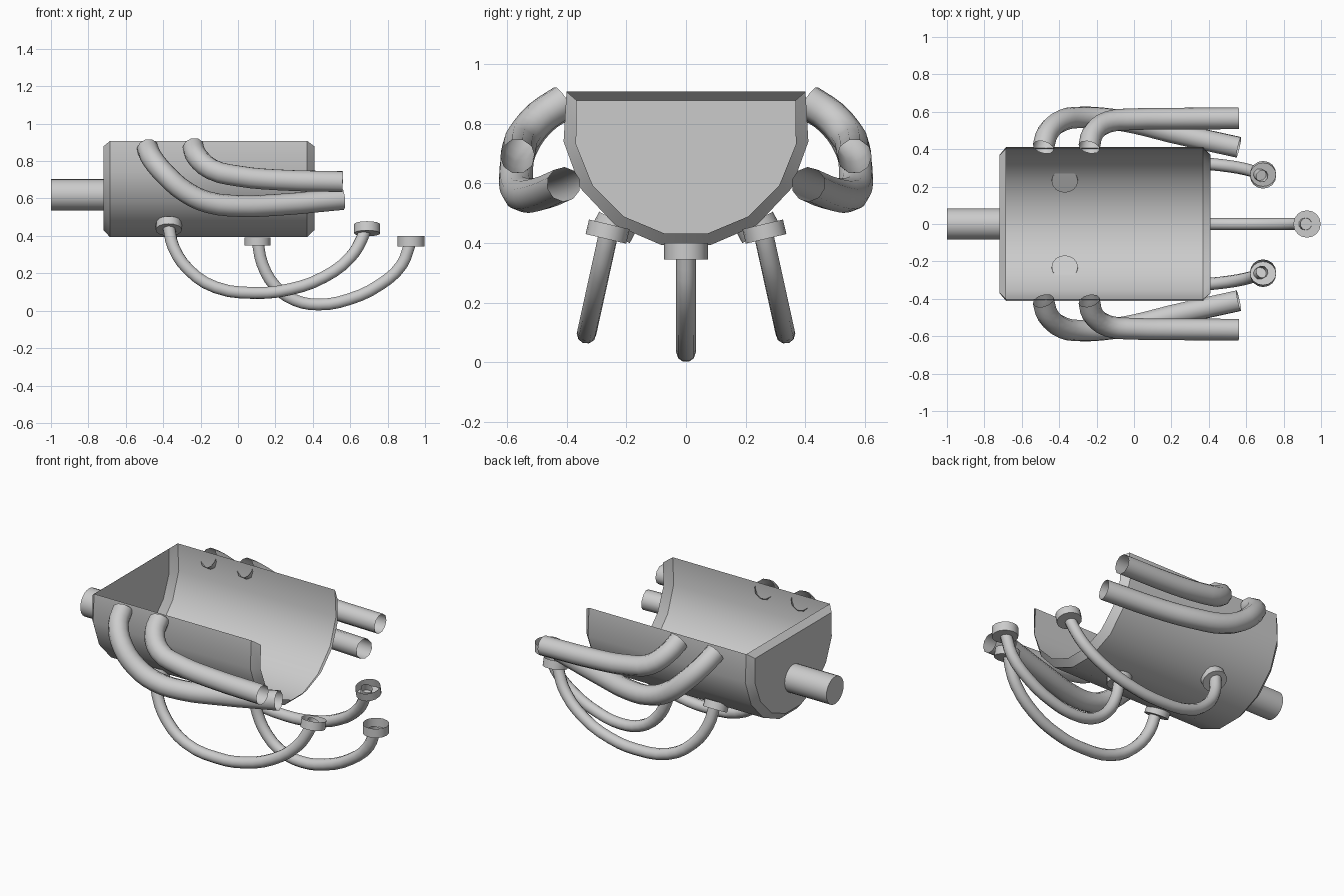
import bpy, bmesh
from math import sin, cos, radians
from mathutils import Vector, Matrix

if "Cube" in bpy.data.objects:
    bpy.data.objects.remove(bpy.data.objects["Cube"], do_unlink=True)

grey = bpy.data.materials.new("plain grey")
grey.use_nodes = True
grey.diffuse_color = (0.6, 0.6, 0.6, 1)
grey.node_tree.nodes["Principled BSDF"].inputs["Base Color"].default_value = grey.diffuse_color


def activate(ob):
    bpy.ops.object.select_all(action="DESELECT")
    ob.select_set(True)
    bpy.context.view_layer.objects.active = ob


def finish(name, bm):
    """Turn a bmesh into a grey object with sharp rims."""
    bmesh.ops.recalc_face_normals(bm, faces=bm.faces)
    mesh = bpy.data.meshes.new(name)
    bm.to_mesh(mesh)
    bm.free()
    mesh.materials.append(grey)
    ob = bpy.data.objects.new(name, mesh)
    bpy.context.collection.objects.link(ob)
    activate(ob)
    bpy.ops.object.shade_smooth_by_angle(angle=radians(32))


def drum(name, center, axis, radius, height, sides=16, open_top=False):
    """Short cylinder along an axis, optionally an open cup."""
    bm = bmesh.new()
    bmesh.ops.create_cone(bm, cap_ends=True, segments=sides, radius1=radius,
                          radius2=radius, depth=height)
    if open_top:
        top = [f for f in bm.faces if f.normal.z > 0.9]
        bmesh.ops.delete(bm, geom=top, context="FACES_ONLY")
    turn = Vector((0, 0, 1)).rotation_difference(Vector(axis)).to_matrix().to_4x4()
    bm.transform(Matrix.Translation(center) @ turn)
    finish(name, bm)


def tube(name, points, radius):
    """Open-ended smooth tube through the points."""
    curve = bpy.data.curves.new(name, "CURVE")
    curve.dimensions = "3D"
    curve.bevel_depth = radius
    curve.bevel_resolution = 3
    curve.resolution_u = 3
    spline = curve.splines.new("BEZIER")
    spline.bezier_points.add(len(points) - 1)
    for bp, p in zip(spline.bezier_points, points):
        bp.co = p
        bp.handle_left_type = bp.handle_right_type = "AUTO"
    curve.materials.append(grey)
    ob = bpy.data.objects.new(name, curve)
    bpy.context.collection.objects.link(ob)
    activate(ob)
    bpy.ops.object.convert(target="MESH")
    bpy.ops.object.shade_smooth()


# Trough body: thin shell, closed at one end, open on top and at the other end
STEPS = 9
bm = bmesh.new()
rings = []
for x, r, half in ((-0.72, 0.375, 102), (-0.685, 0.415, 105),
                   (0.37, 0.415, 105), (0.41, 0.375, 102)):
    angles = [radians(half * (2 * i / STEPS - 1)) for i in range(STEPS + 1)]
    rings.append([bm.verts.new((x, r * sin(a), 0.8 - r * cos(a))) for a in angles])
for a, b in zip(rings, rings[1:]):
    for i in range(STEPS):
        bm.faces.new((a[i], a[i + 1], b[i + 1], b[i]))
bm.faces.new(rings[0])
bm.faces.new((rings[0][0], rings[0][-1], rings[1][-1], rings[1][0]))
finish("trough_body", bm)

# Rear pipe
drum("rear_pipe", (-0.86, 0, 0.62), (1, 0, 0), 0.083, 0.28, 24)

# Side tubes, as seen on the back side and mirrored to the front
upper = [(-0.24, 0.41, 0.875), (-0.22, 0.485, 0.825), (-0.14, 0.545, 0.755),
         (0, 0.56, 0.72), (0.2, 0.563, 0.7), (0.56, 0.565, 0.69)]
lower = [(-0.485, 0.41, 0.87), (-0.46, 0.49, 0.815), (-0.38, 0.555, 0.72),
         (-0.28, 0.57, 0.635), (-0.16, 0.565, 0.58), (0, 0.54, 0.56),
         (0.2, 0.49, 0.565), (0.56, 0.41, 0.597)]
# Hanging hoses as (x, z) paths
side_path = [(-0.37, 0.45), (-0.345, 0.34), (-0.26, 0.215), (-0.12, 0.125),
             (0.09, 0.095), (0.28, 0.115), (0.46, 0.18), (0.6, 0.285),
             (0.66, 0.38), (0.685, 0.45)]
mid_path = [(0.105, 0.37), (0.13, 0.25), (0.2, 0.13), (0.3, 0.058), (0.43, 0.033),
            (0.59, 0.06), (0.76, 0.14), (0.875, 0.245), (0.92, 0.36)]

for side, label in ((1, "back"), (-1, "front")):
    tube(label + "_upper_tube", [(x, side * y, z) for x, y, z in upper], 0.058)
    tube(label + "_lower_tube", [(x, side * y, z) for x, y, z in lower], 0.058)
    tube(label + "_hose", [(x, side * (0.26 + 0.22 * (0.43 - z)), z)
                           for x, z in side_path], 0.033)
    drum(label + "_hose_mount", (-0.37, side * 0.24, 0.452),
         (0, -side * sin(radians(28)), cos(radians(28))), 0.07, 0.045)
    drum(label + "_hose_cup", (0.69, side * 0.263, 0.438),
         (0, -side * 0.23, 0.97), 0.07, 0.05, open_top=True)

# Middle hose
tube("middle_hose", [(x, 0, z) for x, z in mid_path], 0.033)
drum("middle_hose_mount", (0.105, 0, 0.37), (0, 0, 1), 0.07, 0.045)
drum("middle_hose_cup", (0.925, 0, 0.372), (0, 0, 1), 0.073, 0.055, open_top=True)
